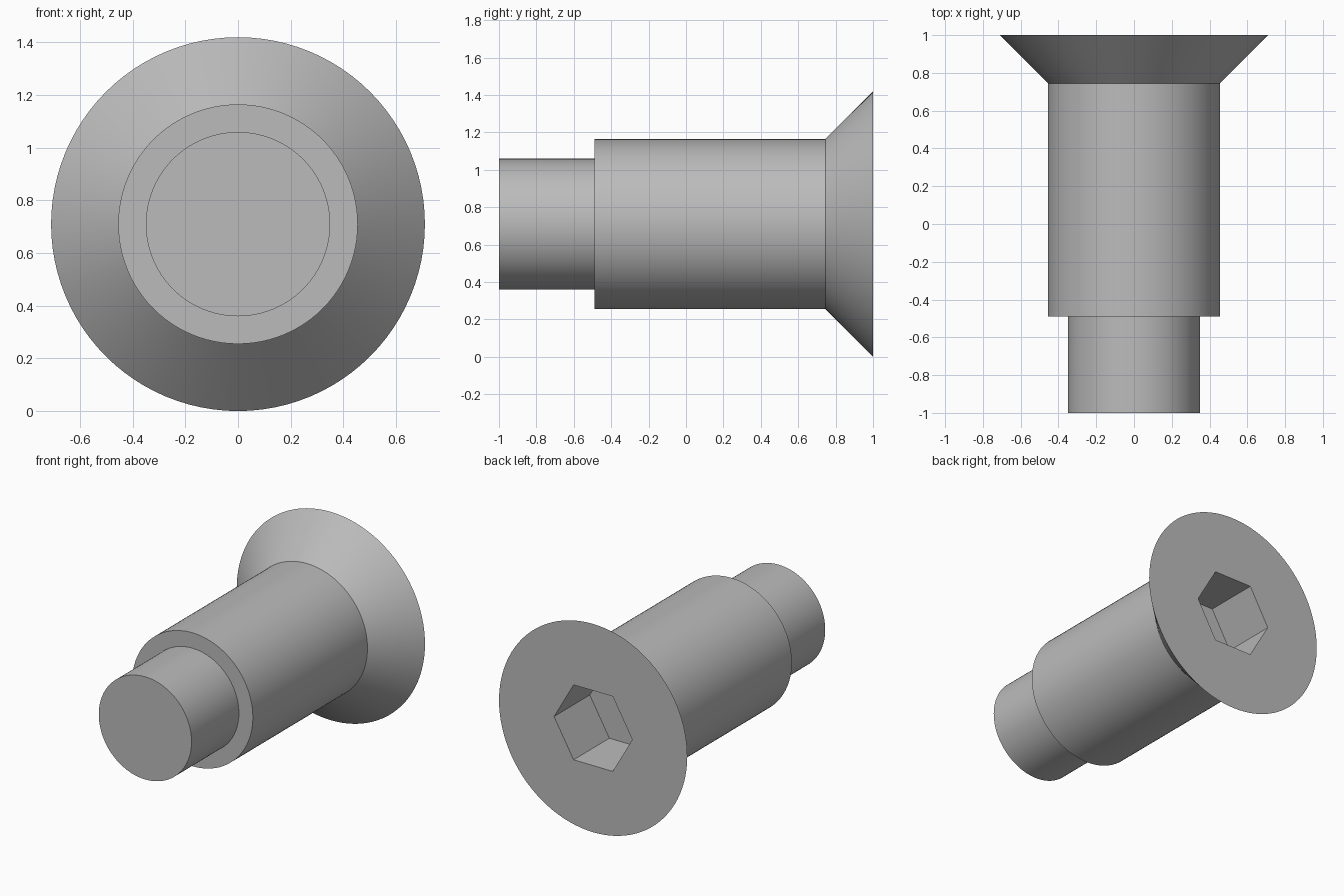
import bpy, bmesh
from math import pi, radians
from mathutils import Matrix, Vector

cube = bpy.data.objects.get("Cube")
if cube:
    bpy.data.objects.remove(cube, do_unlink=True)

HEAD_R, BODY_R, TIP_R = 0.71, 0.455, 0.35
SOCKET_R, SOCKET_DEPTH = 0.295, 0.385
SEGMENTS = 96

# Steel colour
steel = bpy.data.materials.new("steel_grey")
steel.use_nodes = True
steel.diffuse_color = (0.5, 0.5, 0.5, 1)
steel.node_tree.nodes["Principled BSDF"].inputs["Base Color"].default_value = (0.5, 0.5, 0.5, 1)


def make_object(name, bm):
    bmesh.ops.recalc_face_normals(bm, faces=bm.faces)
    mesh = bpy.data.meshes.new(name)
    bm.to_mesh(mesh)
    bm.free()
    mesh.materials.append(steel)
    obj = bpy.data.objects.new(name, mesh)
    bpy.context.collection.objects.link(obj)
    return obj


# Screw: rings along the y axis, joined by side strips and capped at both ends
profile = [(TIP_R, -1), (TIP_R, -0.49), (BODY_R, -0.49), (BODY_R, 0.745), (HEAD_R, 1)]
bm = bmesh.new()
rings = []
for radius, y in profile:
    spot = Matrix.Translation((0, y, HEAD_R)) @ Matrix.Rotation(pi / 2, 4, "X")
    rings.append(bmesh.ops.create_circle(bm, segments=SEGMENTS, radius=radius, matrix=spot)["verts"])
for a, b in zip(rings, rings[1:]):
    for i in range(SEGMENTS):
        j = (i + 1) % SEGMENTS
        bm.faces.new((a[i], a[j], b[j], b[i]))
bm.faces.new(rings[0])
bm.faces.new(rings[-1])
screw = make_object("shoulder_screw", bm)

# Hexagonal drive socket, corners pointing sideways
bm = bmesh.new()
spot = Matrix.Translation((0, 1, HEAD_R)) @ Matrix.Rotation(pi / 2, 4, "X") @ Matrix.Rotation(pi / 2, 4, "Z")
bmesh.ops.create_cone(bm, cap_ends=True, segments=6, radius1=SOCKET_R, radius2=SOCKET_R,
                      depth=2 * SOCKET_DEPTH, matrix=spot)
cutter = make_object("socket_cutter", bm)
cutter.hide_render = True

cut = screw.modifiers.new("hex_socket", "BOOLEAN")
cut.operation = "DIFFERENCE"
cut.solver = "EXACT"
cut.object = cutter

# Apply the cut, drop the cutter, then smooth the round sides
bpy.ops.object.select_all(action="DESELECT")
screw.select_set(True)
bpy.context.view_layer.objects.active = screw
bpy.ops.object.modifier_apply(modifier=cut.name)
bpy.data.objects.remove(cutter, do_unlink=True)
bpy.ops.object.shade_smooth_by_angle(angle=radians(30))
